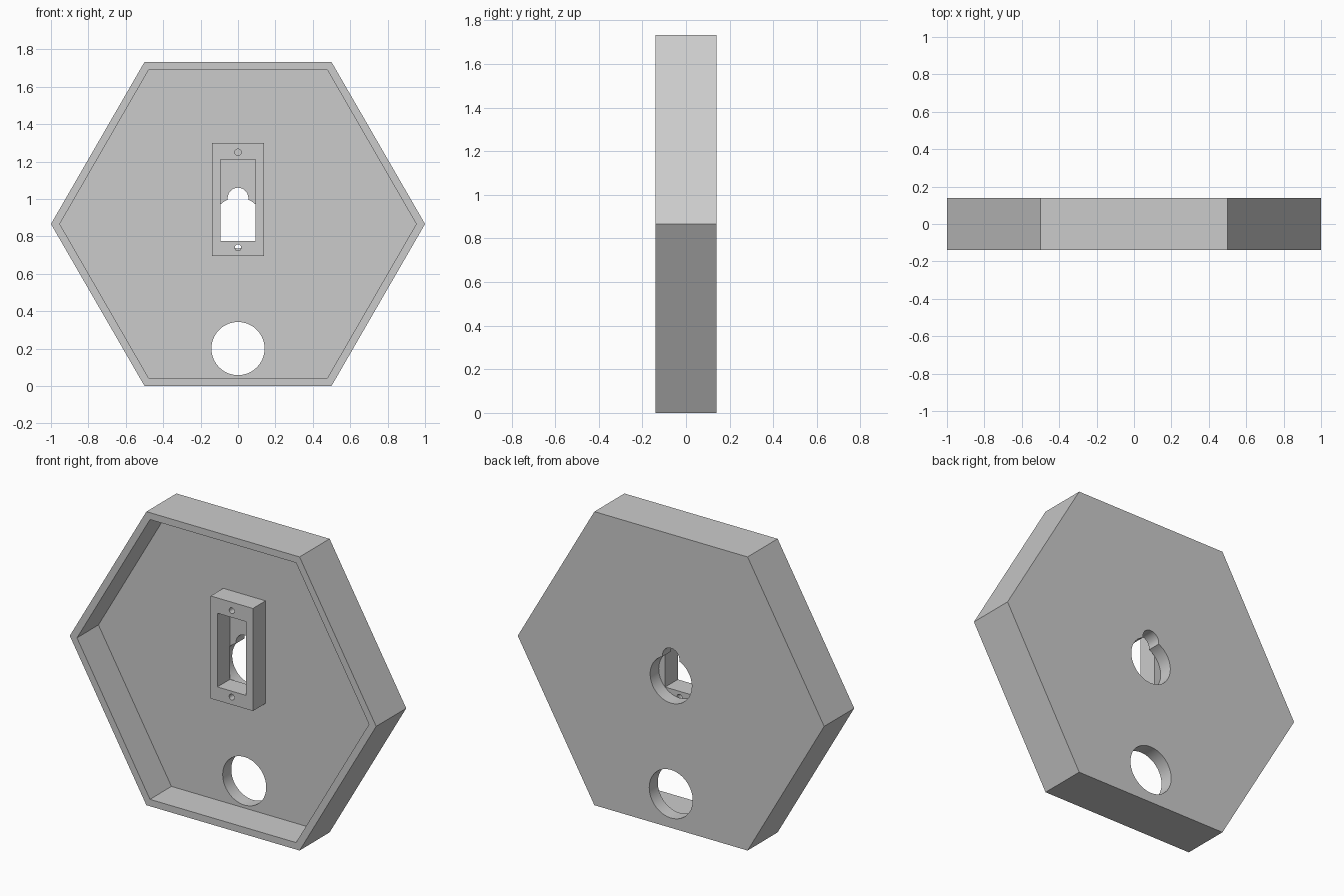
import bpy, math
from mathutils import Matrix

if "Cube" in bpy.data.objects:
    bpy.data.objects.remove(bpy.data.objects["Cube"])

MID = math.sqrt(3) / 2      # height of the hexagon centre
FRONT, BACK = -0.14, 0.14
FLOOR = 0.06                # front face of the back plate

grey = bpy.data.materials.new("plain grey")
grey.use_nodes = True
grey.diffuse_color = (0.6, 0.6, 0.6, 1)
grey.node_tree.nodes["Principled BSDF"].inputs["Base Color"].default_value = (0.6, 0.6, 0.6, 1)


def prism(name, radius, sides, z, y0, y1):
    """Upright prism or cylinder running along y."""
    bpy.ops.mesh.primitive_cylinder_add(vertices=sides, radius=radius, depth=y1 - y0)
    ob = bpy.context.object
    spin = math.pi / 2 if sides == 6 else 0
    ob.data.transform(Matrix.Translation((0, (y0 + y1) / 2, z))
                      @ Matrix.Rotation(math.pi / 2, 4, 'X')
                      @ Matrix.Rotation(spin, 4, 'Z'))
    ob.name = name
    ob.data.materials.append(grey)
    return ob


def box(name, half_x, z0, z1, y0, y1):
    bpy.ops.mesh.primitive_cube_add(size=1)
    ob = bpy.context.object
    ob.data.transform(Matrix.Translation((0, (y0 + y1) / 2, (z0 + z1) / 2))
                      @ Matrix.Diagonal((2 * half_x, y1 - y0, z1 - z0, 1)))
    ob.name = name
    ob.data.materials.append(grey)
    return ob


def combine(target, tool, operation='DIFFERENCE'):
    """Apply a boolean and remove the tool."""
    mod = target.modifiers.new("bool", 'BOOLEAN')
    mod.operation, mod.object, mod.solver = operation, tool, 'EXACT'
    bpy.context.view_layer.objects.active = target
    bpy.ops.object.modifier_apply(modifier=mod.name)
    bpy.data.objects.remove(tool)


# Hexagonal tray, open at the front
tray = prism("hexagonal_tray", 1.0, 6, MID, FRONT, BACK)
combine(tray, prism("recess", 0.953, 6, MID, FRONT - 0.1, FLOOR))

# Cable hole and keyhole through the back plate
for z, radius in ((0.2, 0.142), (0.872, 0.136), (1.005, 0.055)):
    combine(tray, prism("hole", radius, 64, z, FLOOR - 0.05, BACK + 0.1))

# Raised mounting frame with a window and two screw holes
frame = box("mounting_frame", 0.138, 0.695, 1.30, -0.058, FLOOR)
combine(frame, box("window", 0.094, 0.775, 1.21, -0.2, 0.2))
for z in (0.74, 1.25):
    combine(frame, prism("screw_hole", 0.017, 24, z, -0.2, 0.2))

# Join into one solid, smooth only the round walls
combine(tray, frame, 'UNION')
bpy.ops.object.select_all(action='DESELECT')
tray.select_set(True)
bpy.context.view_layer.objects.active = tray
bpy.ops.object.shade_smooth_by_angle(angle=math.radians(30))

# Centre the hexagon order: a corner must point to each side
if max(v.co.x for v in tray.data.vertices) < 0.95:
    tray.data.transform(Matrix.Translation((0, 0, MID))
                        @ Matrix.Rotation(math.pi / 6, 4, 'Y')
                        @ Matrix.Translation((0, 0, -MID)))
